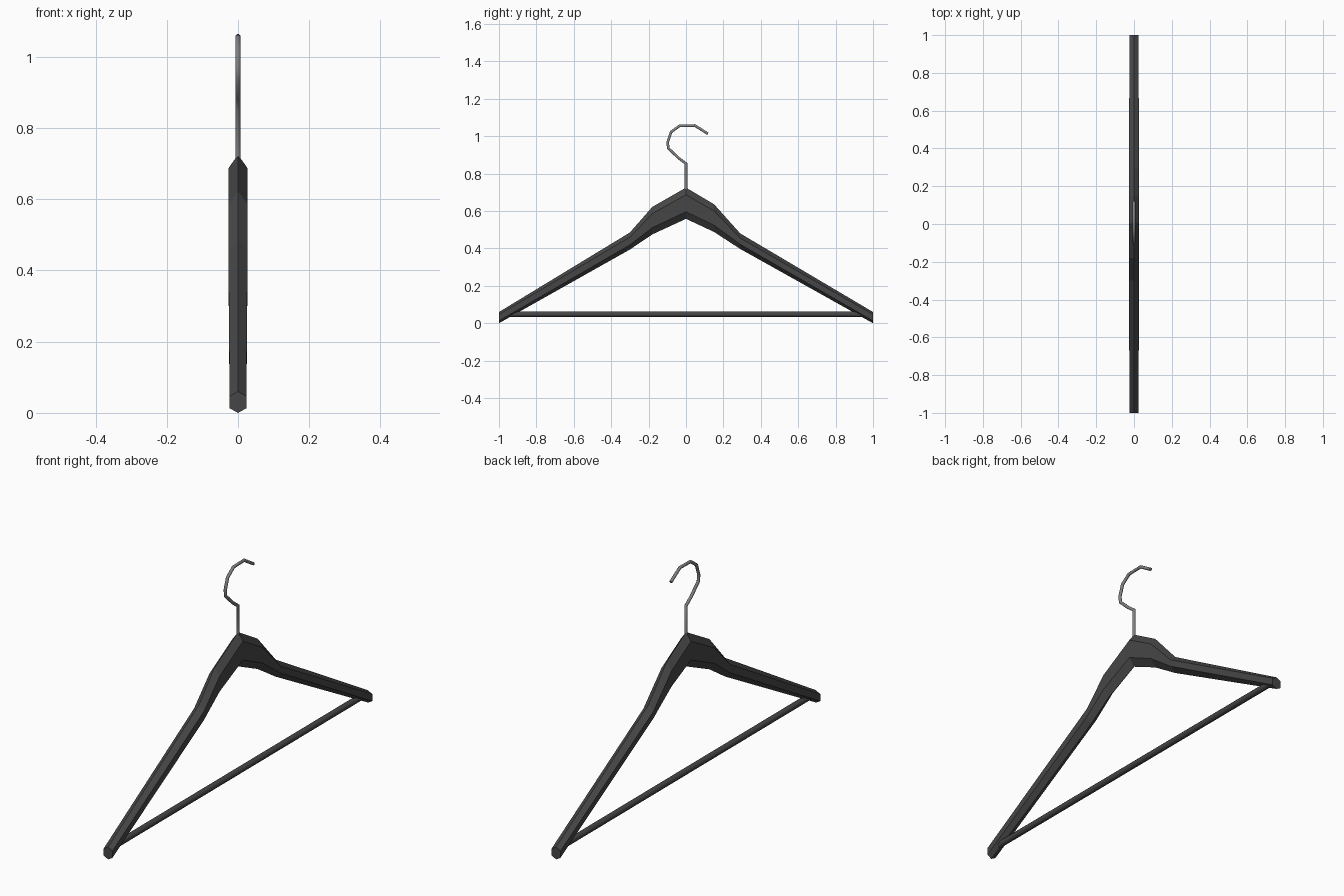
import bpy, bmesh, math
from mathutils import Vector

if "Cube" in bpy.data.objects:
    bpy.data.objects.remove(bpy.data.objects["Cube"])


def material(name, v):
    m = bpy.data.materials.new(name)
    m.diffuse_color = (v, v, v, 1)
    m.use_nodes = True
    m.node_tree.nodes["Principled BSDF"].inputs["Base Color"].default_value = m.diffuse_color
    return m


body_mat = material("dark charcoal", 0.062)
hook_mat = material("grey metal", 0.22)


def loft(name, rings, mat, smooth=False):
    """Skin a closed solid over equal-sized rings of points."""
    bm = bmesh.new()
    vs = [[bm.verts.new(p) for p in r] for r in rings]
    n = len(vs[0])
    for a, b in zip(vs, vs[1:]):
        for i in range(n):
            j = (i + 1) % n
            bm.faces.new((a[i], a[j], b[j], b[i])).smooth = smooth
    bm.faces.new(vs[0])
    bm.faces.new(vs[-1])
    bmesh.ops.recalc_face_normals(bm, faces=bm.faces)
    me = bpy.data.meshes.new(name)
    bm.to_mesh(me)
    bm.free()
    me.materials.append(mat)
    ob = bpy.data.objects.new(name, me)
    bpy.context.collection.objects.link(ob)
    return ob


def tube(name, path, r, sides, mat, smooth=False):
    """Round tube along a (y, z) path, mitred at the bends."""
    pts = [Vector((0, y, z)) for y, z in path]
    x = Vector((1, 0, 0))
    rings = []
    for i, p in enumerate(pts):
        d1 = (p - pts[max(i - 1, 0)]).normalized()
        d2 = (pts[min(i + 1, len(pts) - 1)] - p).normalized()
        t = (d1 + d2).normalized()
        side = x.cross(t)
        k = r / max(t.dot(d2 if d2.length else d1), 0.5)
        rings.append([p + x * r * math.cos(a) + side * k * math.sin(a)
                      for a in (2 * math.pi * (s + 0.5) / sides for s in range(sides))])
    return loft(name, rings, mat, smooth)


# Shoulder body: hexagonal sections (y, ridge z, bottom z, half width, bevel height)
sections = [(-1.0, 0.06, 0.0, 0.0235, 0.013),
            (-0.30, 0.485, 0.394, 0.027, 0.025),
            (-0.18, 0.622, 0.475, 0.027, 0.036),
            (0.0, 0.725, 0.558, 0.027, 0.038),
            (0.15, 0.636, 0.488, 0.027, 0.036),
            (0.29, 0.48, 0.397, 0.027, 0.025),
            (1.0, 0.06, 0.0, 0.0235, 0.013)]
loft("shoulder_body",
     [[(0, y, t), (w, y, t - c), (w, y, b + c), (0, y, b), (-w, y, b + c), (-w, y, t - c)]
      for y, t, b, w, c in sections], body_mat)

# Trouser bar between the arm ends
tube("trouser_bar", [(-0.96, 0.048), (0.96, 0.048)], 0.0155, 8, body_mat, True)

# Wire hook
tube("hook", [(0, 0.70), (0, 0.853), (-0.042, 0.885), (-0.095, 0.936), (-0.098, 0.968),
              (-0.08, 1.022), (-0.035, 1.055), (0.047, 1.057), (0.117, 1.013)],
     0.0075, 8, hook_mat, True)
